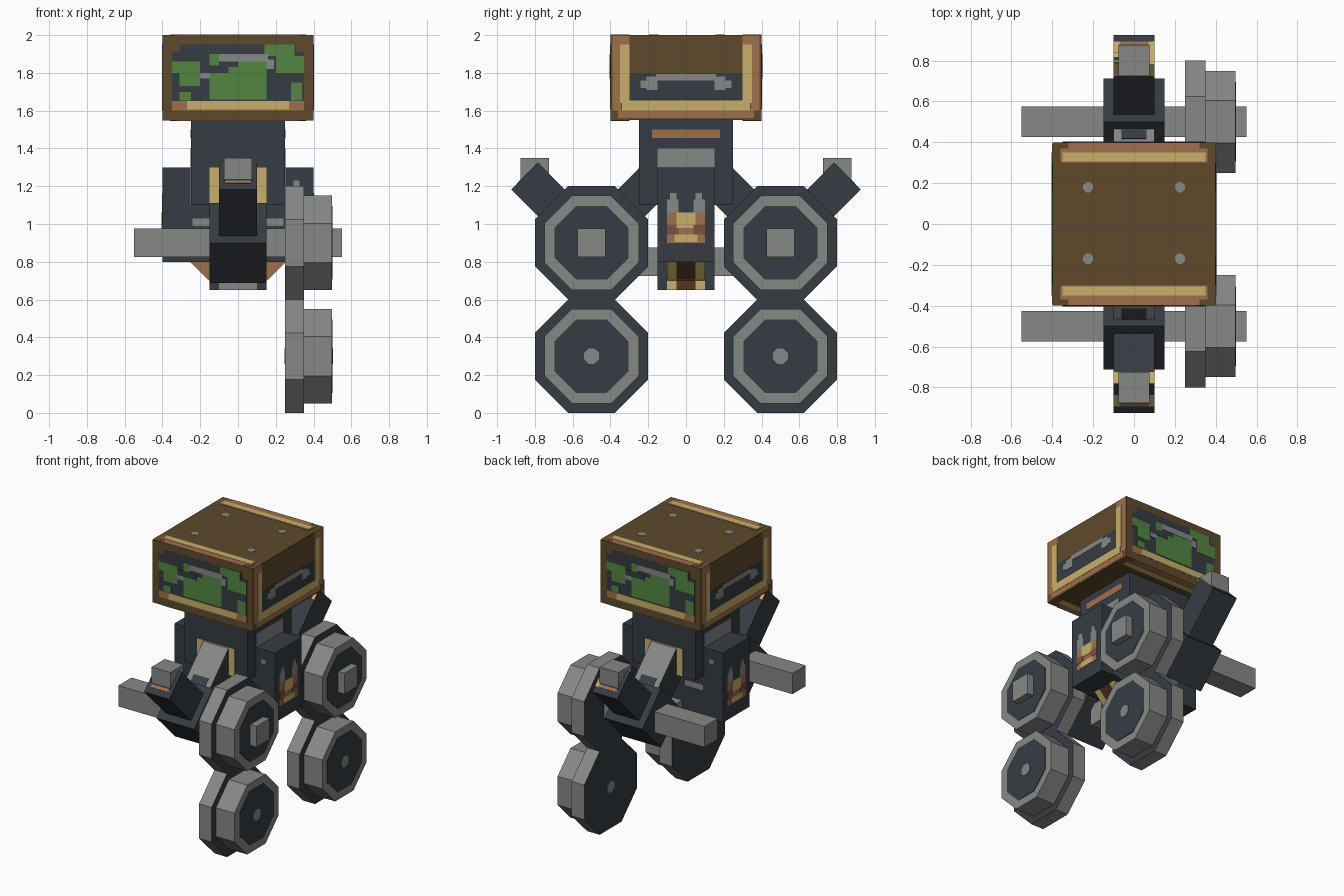
import bpy, bmesh, math
from mathutils import Matrix

if "Cube" in bpy.data.objects:
    bpy.data.objects.remove(bpy.data.objects["Cube"], do_unlink=True)

PI = math.pi
T = lambda x, y, z: Matrix.Translation((x, y, z))
R = Matrix.Rotation


def material(name, hexcode):
    rgb = [int(hexcode[i:i + 2], 16) / 255 for i in (0, 2, 4)]
    lin = [c / 12.92 if c <= 0.04045 else ((c + 0.055) / 1.055) ** 2.4 for c in rgb]
    m = bpy.data.materials.new(name)
    m.use_nodes = True
    m.diffuse_color = (*lin, 1)
    m.node_tree.nodes["Principled BSDF"].inputs["Base Color"].default_value = (*lin, 1)
    return m


DARK = material("dark slate", "363C44")
GREY = material("steel grey", "868886")
GREEN = material("screen green", "538642")
YELLOW = material("brass yellow", "C9B068")
TAN = material("copper tan", "A0704B")
RED = material("rust red", "7A503E")
BROWN = material("wood brown", "5F492B")
UMBER = material("dark umber", "553522")


def finish(name, bm, mats):
    me = bpy.data.meshes.new(name)
    bm.to_mesh(me)
    bm.free()
    for m in mats:
        me.materials.append(m)
    ob = bpy.data.objects.new(name, me)
    bpy.context.scene.collection.objects.link(ob)
    return ob


def box(name, mat, size, frame):
    bm = bmesh.new()
    bmesh.ops.create_cube(bm, size=1, matrix=frame @ Matrix.Diagonal((*size, 1)))
    return finish(name, bm, [mat])


def panel(name, frame, rects):
    """Thin painted plates: (material, layer, u0, v0, u1, v1) on the frame's xy plane."""
    bm, mats = bmesh.new(), []
    for mat, layer, u0, v0, u1, v1 in rects:
        if mat not in mats:
            mats.append(mat)
        h = 0.002 * layer
        m = frame @ T((u0 + u1) / 2, (v0 + v1) / 2, h / 2) @ Matrix.Diagonal((u1 - u0, v1 - v0, h, 1))
        old = set(bm.faces)
        bmesh.ops.create_cube(bm, size=1, matrix=m)
        for f in set(bm.faces) - old:
            f.material_index = mats.index(mat)
    return finish(name, bm, mats)


def both(mat, layer, u0, v0, u1, v1):
    return [(mat, layer, u0, v0, u1, v1), (mat, layer, -u1, v0, -u0, v1)]


def side(k, dist):
    """Frame on a vertical face: 0 front, 1 left, 2 back, 3 right."""
    return R(k * PI / 2, 4, 'Z') @ R(PI / 2, 4, 'X') @ T(0, 0, dist)


def disc(name, apothem, x0, x1, y, z, cap, rim, segments=8):
    bm = bmesh.new()
    r = apothem / math.cos(PI / segments)
    m = T((x0 + x1) / 2, y, z) @ R(PI / 2, 4, 'Y') @ R(PI / segments, 4, 'Z')
    bmesh.ops.create_cone(bm, cap_ends=True, segments=segments, radius1=r, radius2=r,
                          depth=x1 - x0, matrix=m)
    bm.normal_update()
    for f in bm.faces:
        f.material_index = 0 if abs(f.normal.x) > 0.9 else 1
    return finish(name, bm, [cap, rim])


# Main boxes
box("head", BROWN, (0.8, 0.8, 0.45), T(0, 0, 1.775))
box("torso", DARK, (0.5, 0.5, 0.45), T(0, 0, 1.325))
box("hip_block", DARK, (0.8, 0.3, 0.5), T(0, 0, 1.05))
box("pelvis", DARK, (0.3, 0.3, 0.25), T(0, 0, 0.775))
box("pelvis_bar", GREY, (0.15, 0.7, 0.15), T(0, 0, 0.8))

# Head top and underside trim
trim = []
for s in (-1, 1):
    for mat, layer, hx, a, b in ((RED, 1, 0.4, 0.3, 0.4), (TAN, 2, 0.36, 0.3, 0.37),
                                 (TAN, 2, 0.32, 0.3, 0.4), (YELLOW, 3, 0.35, 0.305, 0.35)):
        lo, hi = sorted((s * a, s * b))
        trim.append((mat, layer, -hx, lo, hx, hi))
panel("head_underside_trim", T(0, 0, 1.55) @ R(PI, 4, 'X'), trim)
panel("head_top_trim", T(0, 0, 1.998), trim)
for sx in (-0.225, 0.225):
    for sy in (-0.17, 0.18):
        bm = bmesh.new()
        bmesh.ops.create_cone(bm, cap_ends=True, segments=8, radius1=0.027, radius2=0.027,
                              depth=0.004, matrix=T(sx, sy, 2.0) @ R(PI / 8, 4, 'Z'))
        finish("head_rivet", bm, [GREY])

# Front and back markings
screen = [
    (RED, 1, -0.4, 1.55, 0.4, 2.0),
    (TAN, 2, -0.35, 1.6, 0.35, 1.65), (YELLOW, 3, -0.27, 1.605, 0.27, 1.65),
    (DARK, 2, -0.35, 1.65, 0.35, 1.91), (DARK, 2, -0.31, 1.65, 0.31, 1.95),
    (GREEN, 3, -0.35, 1.80, -0.2, 1.86), (GREEN, 3, -0.31, 1.73, -0.2, 1.80),
    (GREEN, 3, -0.15, 1.66, 0.15, 1.83), (GREEN, 3, -0.15, 1.83, -0.1, 1.9),
    (GREEN, 3, 0.14, 1.89, 0.3, 1.95), (GREEN, 3, 0.2, 1.80, 0.35, 1.89),
    (GREEN, 3, 0.28, 1.655, 0.34, 1.75), (GREEN, 3, -0.31, 1.655, -0.25, 1.70),
    (GREEN, 3, 0.0, 1.83, 0.15, 1.86),
    (GREY, 4, -0.1, 1.86, 0.16, 1.9), (GREY, 4, 0.15, 1.82, 0.19, 1.87),
    (GREY, 4, -0.2, 1.77, -0.15, 1.80), (DARK, 4, -0.2, 1.80, -0.05, 1.84),
]
arch = [(GREY, 1, -0.2, 1.45, 0.2, 1.495), (YELLOW, 2, -0.15, 1.1, 0.15, 1.3),
        (DARK, 3, -0.1, 1.1, 0.1, 1.24)] + both(GREY, 1, 0.14, 1.2, 0.19, 1.35)
hip_front = both(GREY, 1, 0.1, 0.99, 0.24, 1.03) + [(GREY, 1, 0.295, 1.2, 0.325, 1.23)]
for k in (0, 2):
    panel("head_screen", side(k, 0.397), screen)
    panel("torso_arch", side(k, 0.248), arch)
    panel("hip_marks", side(k, 0.15), hip_front)
    panel("pelvis_stripe", side(k, 0.15), [(GREY, 1, -0.1, 0.65, 0.1, 0.69)])

# Side markings
window = [
    (RED, 1, -0.4, 1.55, 0.4, 1.6), (TAN, 2, -0.36, 1.56, 0.36, 1.61),
    (YELLOW, 3, -0.34, 1.6, 0.34, 1.655), (DARK, 2, -0.3, 1.655, 0.3, 1.8),
    (GREY, 3, -0.16, 1.76, 0.16, 1.795),
] + both(RED, 1, 0.37, 1.55, 0.4, 2.0) + both(TAN, 2, 0.345, 1.6, 0.39, 2.0) \
  + both(YELLOW, 3, 0.3, 1.64, 0.35, 1.95) + both(TAN, 2, 0.3, 1.95, 0.35, 2.0) \
  + both(GREY, 3, 0.15, 1.71, 0.21, 1.78) + both(GREY, 3, 0.21, 1.72, 0.24, 1.76)
frame_side = [(YELLOW, 1, -0.2, 1.1, 0.2, 1.5), (TAN, 2, -0.18, 1.455, 0.18, 1.5),
              (GREY, 2, -0.15, 1.1, 0.15, 1.4)]
buckle = [(TAN, 1, -0.1, 0.9, 0.1, 1.06), (YELLOW, 2, -0.05, 0.98, 0.05, 1.06),
          (RED, 2, -0.1, 0.945, -0.04, 0.995), (RED, 2, 0.04, 0.945, 0.1, 0.995),
          (YELLOW, 2, -0.06, 0.905, 0.06, 0.945)] \
    + both(GREY, 1, 0.04, 1.06, 0.1, 1.13) + both(GREY, 1, 0.05, 1.13, 0.085, 1.165)
for k in (1, 3):
    panel("head_side_trim", side(k, 0.397), window)
    panel("torso_side_frame", side(k, 0.248), frame_side)
    panel("hip_buckle", side(k, 0.4), buckle)
    panel("pelvis_side_trim", side(k, 0.15),
          both(YELLOW, 1, 0.05, 0.65, 0.1, 0.72) + [(UMBER, 1, -0.05, 0.65, 0.05, 0.72)])

# Slanted braces under the hips
for k in (0, 2):
    brace = R(k * PI / 2, 4, 'Z') @ T(0.165, 0, 0.855) @ R(PI / 4, 4, 'Y')
    box("hip_brace", TAN, (0.2, 0.2, 0.24), brace)
    panel("hip_brace_trim", brace @ T(0.1, 0, 0) @ R(PI / 2, 4, 'Y'),
          [(UMBER, 1, -0.11, -0.05, 0.11, 0.05), (YELLOW, 1, -0.11, 0.05, 0.11, 0.1),
           (YELLOW, 1, -0.11, -0.1, 0.11, -0.05)])

# Arms front and back, each tilted 45 degrees
for k, label in ((0, "front"), (2, "back")):
    turn = R(k * PI / 2, 4, 'Z')
    arm = turn @ T(0, -0.5, 0.9) @ R(PI / 4, 4, 'X')
    box(label + "_elbow", DARK, (0.3, 0.3, 0.3), arm)
    box(label + "_shoulder", DARK, (0.2, 0.4, 0.2), arm @ T(0, 0.3, 0))
    panel(label + "_shoulder_plate", arm @ T(0, 0, 0.1),
          [(GREY, 1, -0.1, 0.15, 0.1, 0.48), (DARK, 2, -0.06, 0.15, 0.06, 0.22)])
    box(label + "_forearm", DARK, (0.2, 0.2, 0.4), arm @ T(0, 0, 0.3))
    panel(label + "_cuff", arm @ T(0, 0, 0.498),
          [(YELLOW, 1, -0.1, -0.055, 0.1, 0.1), (TAN, 2, -0.07, -0.055, 0.07, -0.035),
           (DARK, 2, -0.075, -0.035, 0.075, 0.1)])
    panel(label + "_cuff_top", arm @ side(2, 0.1),
          [(YELLOW, 1, -0.1, 0.42, 0.1, 0.5), (UMBER, 2, -0.07, 0.42, 0.07, 0.47)])
    box(label + "_hand", GREY, (0.15, 0.15, 0.15), turn @ T(0, -0.8, 1.275))
    box(label + "_axle", GREY, (1.1, 0.15, 0.15), turn @ T(0, -0.5, 0.9))

# Octagonal wheels, stacked in pairs on one side
for y in (-0.5, 0.5):
    for z, label in ((0.9, "upper"), (0.3, "lower")):
        disc(label + "_wheel_rim", 0.3, 0.25, 0.35, y, z, DARK, GREY)
        disc(label + "_wheel_outer", 0.25, 0.35, 0.497, y, z, GREY, GREY)
        disc(label + "_wheel_face", 0.195, 0.49, 0.5, y, z, DARK, DARK)
        if label == "lower":
            disc("wheel_hub", 0.04, 0.498, 0.503, y, z, GREY, GREY)
            disc("wheel_hub_inner", 0.04, 0.247, 0.252, y, z, GREY, GREY)
